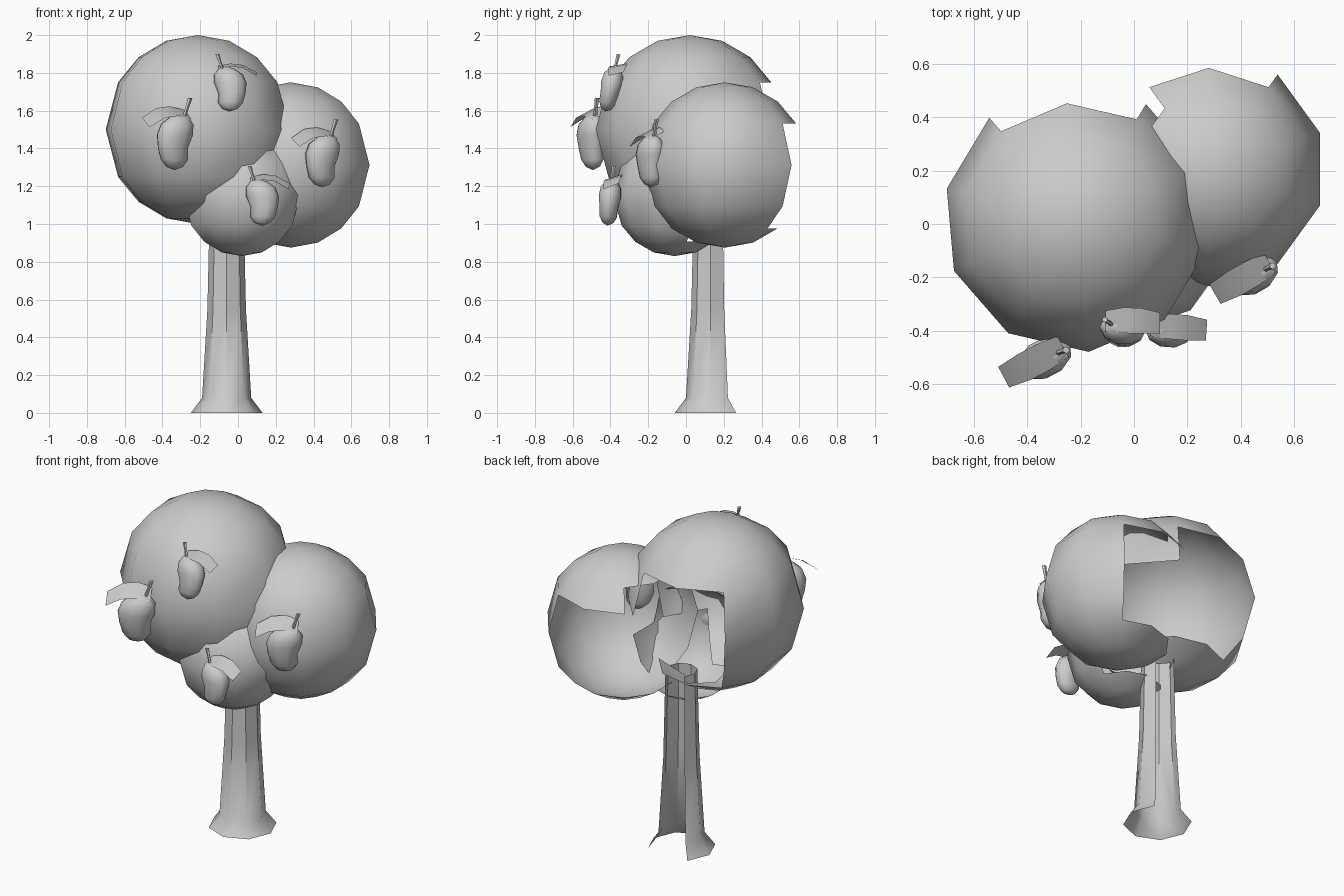
import bpy, bmesh
from math import sin, cos, radians, pi
from mathutils import Vector, Matrix

if "Cube" in bpy.data.objects:
    bpy.data.objects.remove(bpy.data.objects["Cube"])


def finish(name, bm, angle=60):
    mesh = bpy.data.meshes.new(name)
    bm.to_mesh(mesh)
    bm.free()
    ob = bpy.data.objects.new(name, mesh)
    bpy.context.collection.objects.link(ob)
    bpy.ops.object.select_all(action='DESELECT')
    ob.select_set(True)
    bpy.context.view_layer.objects.active = ob
    bpy.ops.object.shade_smooth_by_angle(angle=radians(angle))
    return ob


def skin(bm, rings, closed=True):
    """Bridge successive rings of verts with quads (or triangles at a pole)."""
    for a, b in zip(rings, rings[1:]):
        n = max(len(a), len(b))
        for i in range(n if closed else n - 1):
            j = (i + 1) % n
            quad = [a[i % len(a)], a[j % len(a)], b[j % len(b)], b[i % len(b)]]
            bm.faces.new(list(dict.fromkeys(quad)))


# --- crown: three low-poly balls, open at the hidden back ---
POLAR = (20, 40, 60, 90, 120, 140, 160)
# name, centre, radius, first azimuth, holes (azimuth from/to, polar from/to)
BALLS = [
    ("crown_large", (-0.213, 0.02, 1.5), 0.5, 23, [(59, 131, 60, 140)]),
    ("crown_right", (0.28, 0.205, 1.3125), 0.4375, 18,
     [(54, 198, 60, 140), (126, 198, 40, 60)]),
    ("crown_front", (0.02, -0.06, 1.155), 0.325, 18, [(18, 198, 40, 140)]),
]


def ball(name, centre, r, start, holes):
    c = Vector(centre)
    bm = bmesh.new()
    rings = [[bm.verts.new((0, 0, r))]]
    for p in map(radians, POLAR):
        rings.append([bm.verts.new((r * sin(p) * cos(a), r * sin(p) * sin(a), r * cos(p)))
                      for a in (radians(start + 36 * k) for k in range(10))])
    rings.append([bm.verts.new((0, 0, -r))])
    skin(bm, rings[::-1])
    doomed = []
    for f in bm.faces:
        m = f.calc_center_median()
        az = Vector((m.x, m.y)).angle_signed(Vector((1, 0)), 0) * 180 / pi % 360
        pol = m.angle(Vector((0, 0, 1))) * 180 / pi
        cut = any(a0 < az < a1 and p0 < pol < p1 for a0, a1, p0, p1 in holes)
        # faces buried in a neighbouring ball
        buried = any(all((v.co + c - Vector(o[1])).length < o[2] * 0.92 for v in f.verts)
                     for o in BALLS if o[0] != name)
        if cut or buried:
            doomed.append(f)
    bmesh.ops.delete(bm, geom=doomed, context='FACES')
    finish(name, bm).location = c


for b in BALLS:
    ball(*b)

# --- trunk: flared eight-sided tube with two back faces missing ---
bm = bmesh.new()
rings = [[bm.verts.new((-0.06 + r * cos(a), 0.13 + r * sin(a), z))
          for a in (radians(135 + 45 * k) for k in range(7))]
         for z, r in ((0, 0.19), (0.08, 0.13), (0.55, 0.102), (1.08, 0.09))]
skin(bm, rings, closed=False)
finish("trunk", bm, 40)

# --- fruit: bean-shaped body, bent stem and a draped leaf ---
BODY = ((0.105, -0.02, 0.045), (0.075, -0.01, 0.076), (0.03, 0.0, 0.084),
        (-0.025, 0.008, 0.07), (-0.075, 0.0, 0.064), (-0.105, -0.002, 0.04))
STEM = ((-0.04, 0.1, 0.009), (-0.055, 0.145, 0.008), (-0.068, 0.185, 0.011))
LEAF = ((-0.065, 0.115, 0.036), (0, 0.13, 0.044), (0.065, 0.122, 0.044), (0.135, 0.082, 0.036))


def place(name, bm, matrix, angle=60):
    bmesh.ops.transform(bm, matrix=matrix, verts=bm.verts)
    bmesh.ops.recalc_face_normals(bm, faces=bm.faces)
    finish(name, bm, angle)


def fruit(n, centre, size, flip, yaw, tilt):
    m = (Matrix.Translation(centre) @ Matrix.Rotation(radians(yaw), 4, 'Z')
         @ Matrix.Rotation(radians(tilt), 4, 'X')
         @ Matrix.Diagonal((size * flip, size, size, 1)))
    bm = bmesh.new()
    rings = [[bm.verts.new((-0.02, 0, 0.12))]]
    rings += [[bm.verts.new((x + w * cos(a), 0.7 * w * sin(a), z))
               for a in (2 * pi * k / 10 for k in range(10))] for z, x, w in BODY]
    rings.append([bm.verts.new((-0.002, 0, -0.12))])
    skin(bm, rings)
    place(f"fruit_{n}", bm, m)

    bm = bmesh.new()
    rings = [[bm.verts.new((x + r * cos(a), r * sin(a), z))
              for a in (2 * pi * k / 5 for k in range(5))] for x, z, r in STEM]
    skin(bm, rings)
    bm.faces.new(rings[-1])
    place(f"fruit_stem_{n}", bm, m)

    bm = bmesh.new()
    rings = [[bm.verts.new((x, 0.01 + s * w, z + s * 0.018)) for s in (-1, 1)]
             for x, z, w in LEAF]
    skin(bm, rings, closed=False)
    place(f"fruit_leaf_{n}", bm, m)


fruit(1, (-0.04, -0.4, 1.715), 1.02, 1, 0, -13)
fruit(2, (-0.335, -0.5, 1.435), 1.25, -1, 28, 3)
fruit(3, (0.13, -0.405, 1.115), 1.04, 1, -4, -5)
fruit(4, (0.445, -0.19, 1.335), 1.18, -1, 30, 2)
